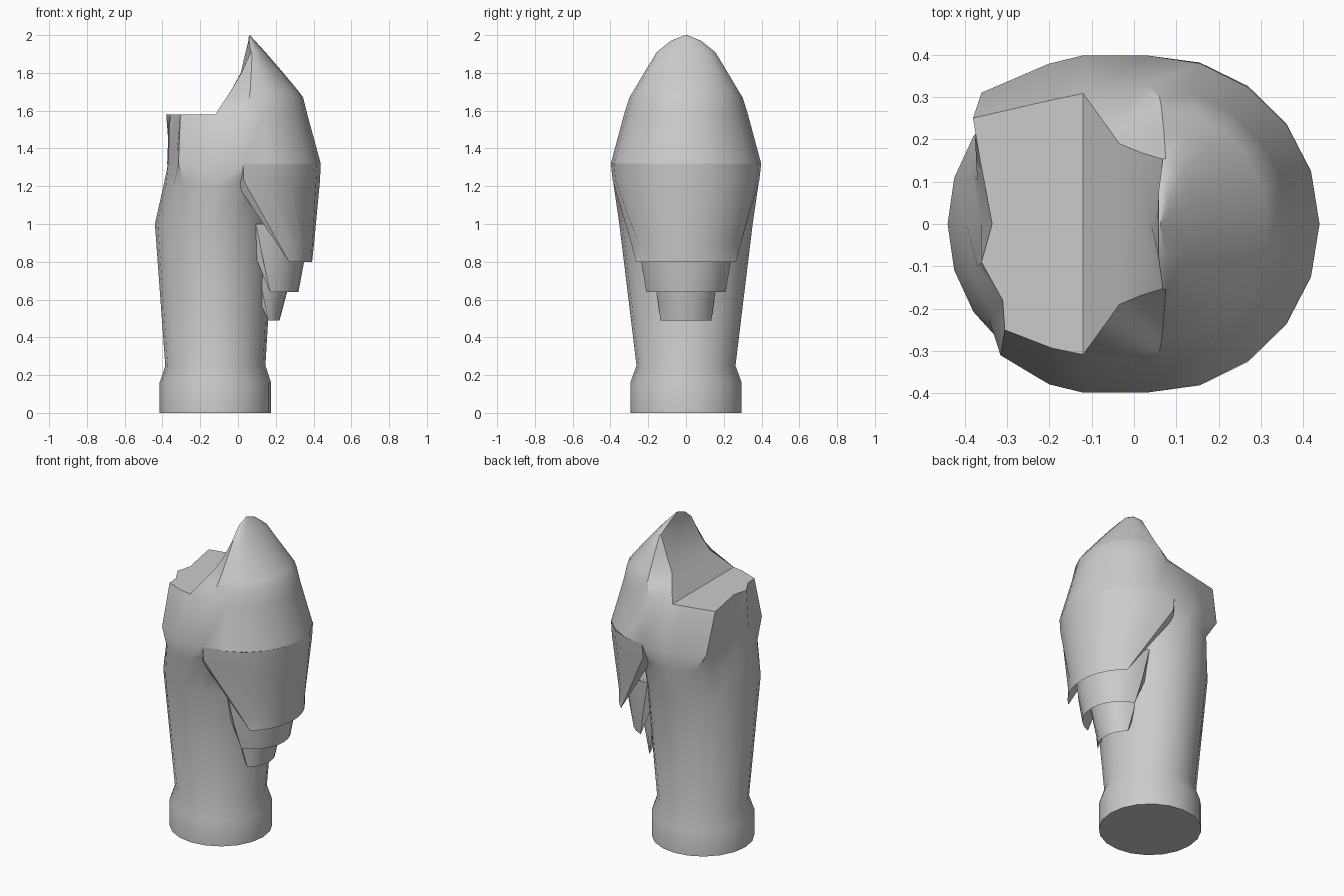
import bpy, bmesh, math

if "Cube" in bpy.data.objects:
    bpy.data.objects.remove(bpy.data.objects["Cube"])


def finish(name, bm, angle=32):
    bmesh.ops.remove_doubles(bm, verts=bm.verts, dist=0.0005)
    bmesh.ops.recalc_face_normals(bm, faces=bm.faces)
    me = bpy.data.meshes.new(name)
    bm.to_mesh(me)
    bm.free()
    ob = bpy.data.objects.new(name, me)
    bpy.context.collection.objects.link(ob)
    bpy.ops.object.select_all(action='DESELECT')
    ob.select_set(True)
    bpy.context.view_layer.objects.active = ob
    bpy.ops.object.shade_smooth_by_angle(angle=math.radians(angle))
    return ob


def half(cx, rx, ry, z, start):
    """Half ellipse of 11 points, counter-clockwise from the start angle."""
    pts = []
    for i in range(11):
        a = math.radians(start + 18 * i)
        pts.append((cx + rx * math.cos(a), ry * math.sin(a), z))
    return pts


def loft(bm, rings, closed=True):
    rows = [[bm.verts.new(p) for p in r] for r in rings]
    n = len(rows[0])
    for a, b in zip(rows, rows[1:]):
        for i in range(n if closed else n - 1):
            j = (i + 1) % n
            bm.faces.new((a[i], a[j], b[j], b[i]))
    return rows


# Trunk: round foot, narrow neck, swelling up to the broken top
bm = bmesh.new()
rings = []
# z, left radius, half width, right centre, right radius
for z, rl, ry, cx, rr in [(0, .295, .295, -.12, .295), (.16, .295, .295, -.12, .295),
                          (.25, .265, .262, -.12, .265), (1.0, .32, .353, -.12, .31),
                          (1.2, .275, .382, -.08, .29), (1.32, .26, .398, .03, .408),
                          (1.58, .24, .308, .03, .337)]:
    left = half(-.12, rl, ry, z, 90)
    right = half(cx, rr, .328 if z > 1.5 else ry, z, -90)
    # Chipped flat on the left side
    chip = None
    if z == 1.32:
        chip = [(-.36, .31), (-.375, .2), (-.37, .1), (-.36, 0),
                (-.37, -.1), (-.33, -.21), (-.315, -.31)]
    elif z == 1.58:
        chip = [(-.38, .25), (-.365, .16), (-.35, .08), (-.335, 0),
                (-.36, -.09), (-.31, -.18), (-.305, -.25)]
    if chip:
        left[2:9] = [(x, y, z) for x, y in chip]
    rings.append(left + right)
rows = loft(bm, rings)
bm.faces.new(rows[0][::-1])
mid = bm.verts.new((-.12, 0, 1.58))
bm.faces.new(rows[-1][:11] + [mid])

# Peak: closed rings leaning in over a notched back wall
top = []
# z, notch x, notch half width, back middle x, arc centre, arc radius, arc half width
for z, nx, ny, mx, cx, rx, ry in [(1.58, -.12, .308, -.12, .03, .337, .328),
                                  (1.67, -.061, .227, -.061, .06, .285, .300),
                                  (1.71, -.035, .19, -.035, .065, .25, .275),
                                  (1.80, .018, .168, .015, .07, .17, .222),
                                  (1.91, .068, .153, .04, .075, .07, .155),
                                  (1.97, .058, .078, .055, .066, .024, .08),
                                  (2.0, .058, .004, .058, .06, .003, .005)]:
    top.append([(nx, -ny, z)] + half(cx, rx, ry, z, -90) + [(nx, ny, z), (mx, 0, z)])
rows = loft(bm, top)
bm.faces.new(rows[-1])
finish("trunk", bm)


def arc(z, x0, y0, x1, n=10):
    """Circular arc through (x0,-y0), (x1,0), (x0,y0)."""
    h = x1 - x0
    r = (y0 * y0 + h * h) / (2 * h)
    a = math.atan2(y0, x0 - (x1 - r))
    return [(x1 - r + r * math.cos(a * (2 * i / n - 1)),
             r * math.sin(a * (2 * i / n - 1)), z) for i in range(n + 1)]


def fang(name, sections):
    """Overhanging layer: outer arcs down to a tip, last arc tucks back inside."""
    bm = bmesh.new()
    rows = loft(bm, [arc(*s) for s in sections], closed=False)
    rows.append(rows[0])
    for i in range(10):
        bm.faces.new((rows[-2][i], rows[-2][i + 1], rows[0][i + 1], rows[0][i]))
    for k in (0, -1):
        bm.faces.new([r[k] for r in rows[:-1]])
    finish(name, bm)


# Three stepped layers under the bulge on the right
fang("upper_layer", [(1.32, .03, .398, .438), (1.23, .03, .388, .434),
                     (.89, .22, .288, .402), (.80, .27, .265, .392), (1.2, .0, .355, .26)])
fang("middle_layer", [(1.0, .095, .25, .375), (.80, .135, .237, .35),
                      (.64, .17, .21, .32), (.95, .04, .22, .19)])
fang("lower_layer", [(.80, .10, .175, .295), (.64, .13, .155, .26),
                     (.49, .16, .135, .22), (.75, .04, .13, .17)])
